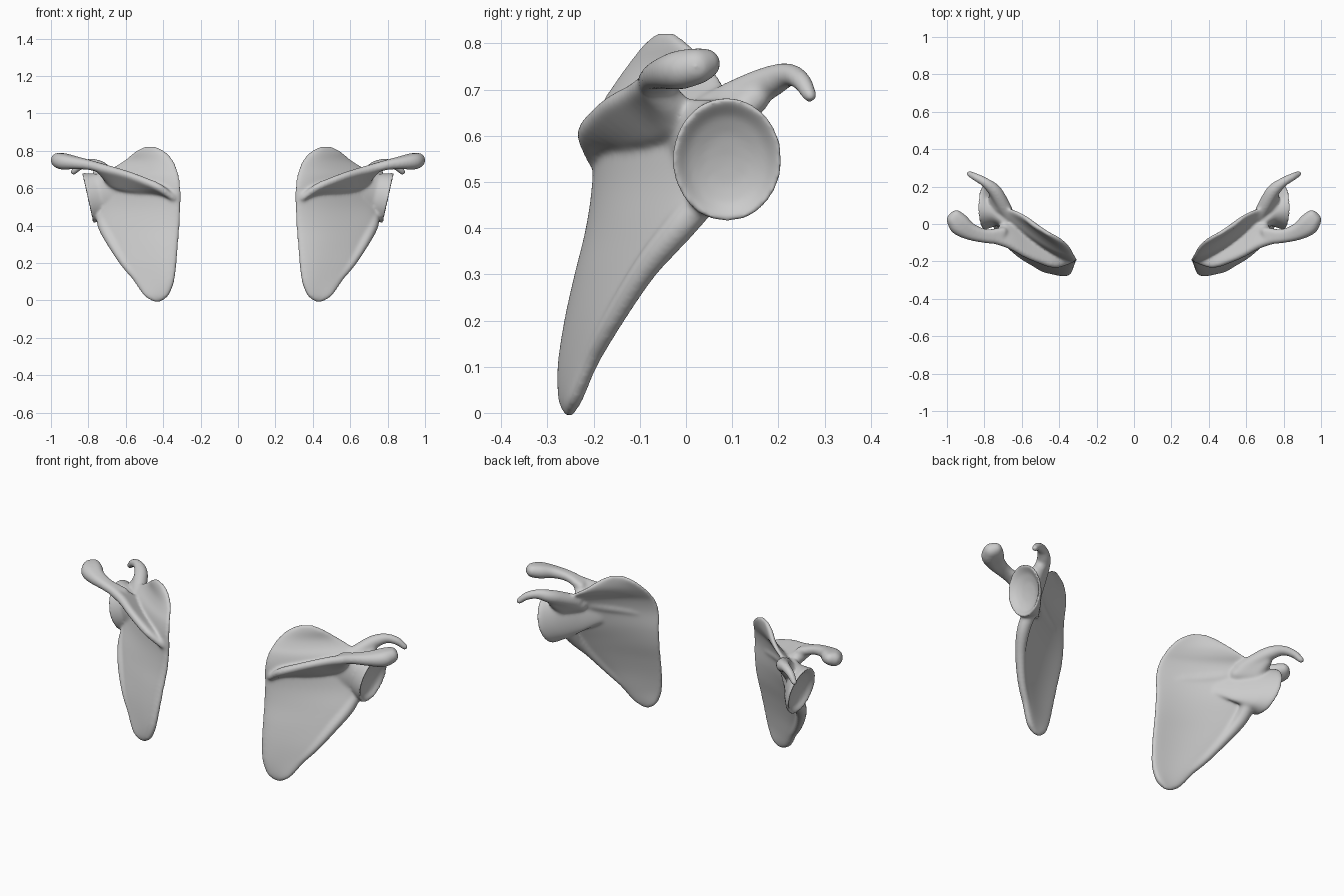
import bpy, bmesh, math
from mathutils import Vector, Matrix

if "Cube" in bpy.data.objects:
    bpy.data.objects.remove(bpy.data.objects["Cube"])

bm = bmesh.new()


def loft(rings):
    """Closed skin through a list of equally long rings."""
    loops = [[bm.verts.new(p) for p in r] for r in rings]
    n = len(loops[0])
    for a, b in zip(loops, loops[1:]):
        for i in range(n):
            j = (i + 1) % n
            bm.faces.new((a[i], a[j], b[j], b[i]))
    bm.faces.new(loops[0][::-1])
    bm.faces.new(loops[-1])


def hull(balls):
    """Convex skin around spheres given as (x, y, z, radius)."""
    tmp = bmesh.new()
    for x, y, z, r in balls:
        bmesh.ops.create_icosphere(tmp, subdivisions=3, radius=r,
                                   matrix=Matrix.Translation((x, y, z)))
    res = bmesh.ops.convex_hull(tmp, input=tmp.verts)
    junk = {v for v in res["geom_interior"] if isinstance(v, bmesh.types.BMVert)}
    bmesh.ops.delete(tmp, geom=list(junk), context='VERTS')
    bmesh.ops.recalc_face_normals(tmp, faces=tmp.faces)
    me = bpy.data.meshes.new("tmp")
    tmp.to_mesh(me)
    tmp.free()
    bm.from_mesh(me)
    bpy.data.meshes.remove(me)


def spline(pts, steps=5):
    """Catmull-Rom refinement of a list of tuples."""
    P = [Vector(p) for p in pts]
    P = [P[0] * 2 - P[1]] + P + [P[-1] * 2 - P[-2]]
    out = []
    for a, b, c, d in zip(P, P[1:], P[2:], P[3:]):
        for k in range(steps):
            t = k / steps
            out.append(0.5 * (2 * b + (c - a) * t + (2 * a - 5 * b + 4 * c - d) * t * t
                              + (3 * b - a - 3 * c + d) * t ** 3))
    return out + [P[-2]]


def limb(pts):
    s = spline(pts)
    for a, b in zip(s, s[1:]):
        hull([a, b])


def ridge(side_a, side_b, steps=4):
    """Web of hulls between two matching ball paths."""
    st = list(zip(spline(side_a, steps), spline(side_b, steps)))
    for (a, b), (c, d) in zip(st, st[1:]):
        hull([a, b, c, d])


# flat triangular blade: z, medial x y, lateral x y, half thickness, bow
rows = [
    (-.007, .415, -.254, .450, -.252, .012, .000),
    (.025, .373, -.262, .500, -.237, .025, .002),
    (.100, .342, -.265, .554, -.203, .027, .006),
    (.200, .328, -.251, .622, -.152, .027, .012),
    (.300, .320, -.230, .680, -.090, .027, .018),
    (.400, .312, -.207, .728, -.025, .027, .022),
    (.500, .307, -.195, .735, .025, .026, .024),
    (.600, .307, -.194, .740, .060, .025, .024),
    (.670, .316, -.176, .730, .085, .024, .024),
    (.710, .328, -.152, .668, .080, .022, .020),
    (.750, .347, -.124, .605, .050, .021, .014),
    (.795, .388, -.088, .550, .006, .020, .008),
    (.823, .440, -.060, .500, -.025, .012, .002)]
rings = []
for z, mx, my, lx, ly, th, bow in spline([Vector(r) for r in rows], 4):
    m, l = Vector((mx, my, z)), Vector((lx, ly, z))
    d = (l - m) / 2
    n = Vector((d.y, -d.x, 0)).normalized()
    ring = []
    for i in range(48):
        a = math.tau * i / 48
        c, s = math.cos(a), math.sin(a)
        t = th * math.copysign(abs(s) ** .6, s) * (1 - .3 * (1 - c * c))
        ring.append((m + l) / 2 + d * c + n * (t + bow * (1 - c * c) * (1 - .4 * c)))
    rings.append(ring)
loft(rings)

# thickened lateral border
limb([(.50, -.230, .07, .018), (.60, -.165, .19, .023), (.675, -.09, .31, .028),
      (.715, -.02, .395, .034), (.725, .035, .46, .036)])

# neck and hollow socket: x, y, z, half width, half height
sock = [(.58, -.06, .585, .015, .06), (.66, .00, .58, .034, .10),
        (.735, .065, .56, .075, .118), (.785, .088, .55, .114, .131),
        (.802, .089, .548, .121, .136), (.808, .089, .548, .115, .129),
        (.800, .089, .548, .105, .118), (.782, .089, .548, .085, .096),
        (.769, .089, .548, .05, .055), (.765, .089, .548, .01, .01)]
rings = []
for x, y, z, w, h in sock:
    ring = []
    for i in range(48):
        a = math.tau * i / 48
        dz = h * math.sin(a)
        ring.append((x + dz * .22, y + w * math.cos(a), z + dz))
    rings.append(ring)
loft(rings)

# spine: crest path and root path, kept on the outer side of the blade
ridge([(.345, -.198, .545, .016), (.42, -.215, .602, .022), (.50, -.192, .637, .022),
       (.58, -.158, .667, .022), (.66, -.112, .69, .024), (.74, -.082, .71, .026)],
      [(.345, -.195, .56, .016), (.42, -.160, .585, .026), (.50, -.122, .60, .034),
       (.58, -.075, .615, .040), (.65, -.03, .635, .042), (.69, -.03, .665, .036)], 3)

# acromion: flattened paddle at the end of the ridge
ridge([(.72, -.085, .705, .025), (.80, -.075, .725, .027), (.88, -.052, .735, .034),
       (.94, -.016, .742, .043), (.963, .022, .750, .040)],
      [(.70, -.04, .70, .024), (.79, -.050, .727, .024), (.87, -.025, .743, .030),
       (.920, .016, .750, .037), (.950, .042, .756, .034)])

# coracoid: hooked process on a broad base
limb([(.67, .045, .655, .034), (.705, .11, .685, .038), (.745, .178, .715, .036),
      (.795, .222, .732, .026), (.845, .25, .718, .022), (.880, .268, .687, .017)])
hull([(.66, .02, .63, .034), (.705, .10, .675, .038), (.735, .085, .63, .045),
      (.745, .15, .68, .032)])

bmesh.ops.recalc_face_normals(bm, faces=bm.faces)
mesh = bpy.data.meshes.new("shoulder_blades")
bm.to_mesh(mesh)
bm.free()
ob = bpy.data.objects.new("shoulder_blades", mesh)
bpy.context.collection.objects.link(ob)

# fuse the parts, soften the joins, mirror to the other side
rm = ob.modifiers.new("fuse", 'REMESH')
rm.mode = 'VOXEL'
rm.voxel_size = .006
rm.use_smooth_shade = True
sm = ob.modifiers.new("soften", 'SMOOTH')
sm.factor = .5
sm.iterations = 26
ob.modifiers.new("mirror", 'MIRROR').use_mirror_merge = False
bpy.context.view_layer.objects.active = ob
ob.select_set(True)
bpy.ops.object.convert(target='MESH')
bpy.ops.object.shade_smooth()
